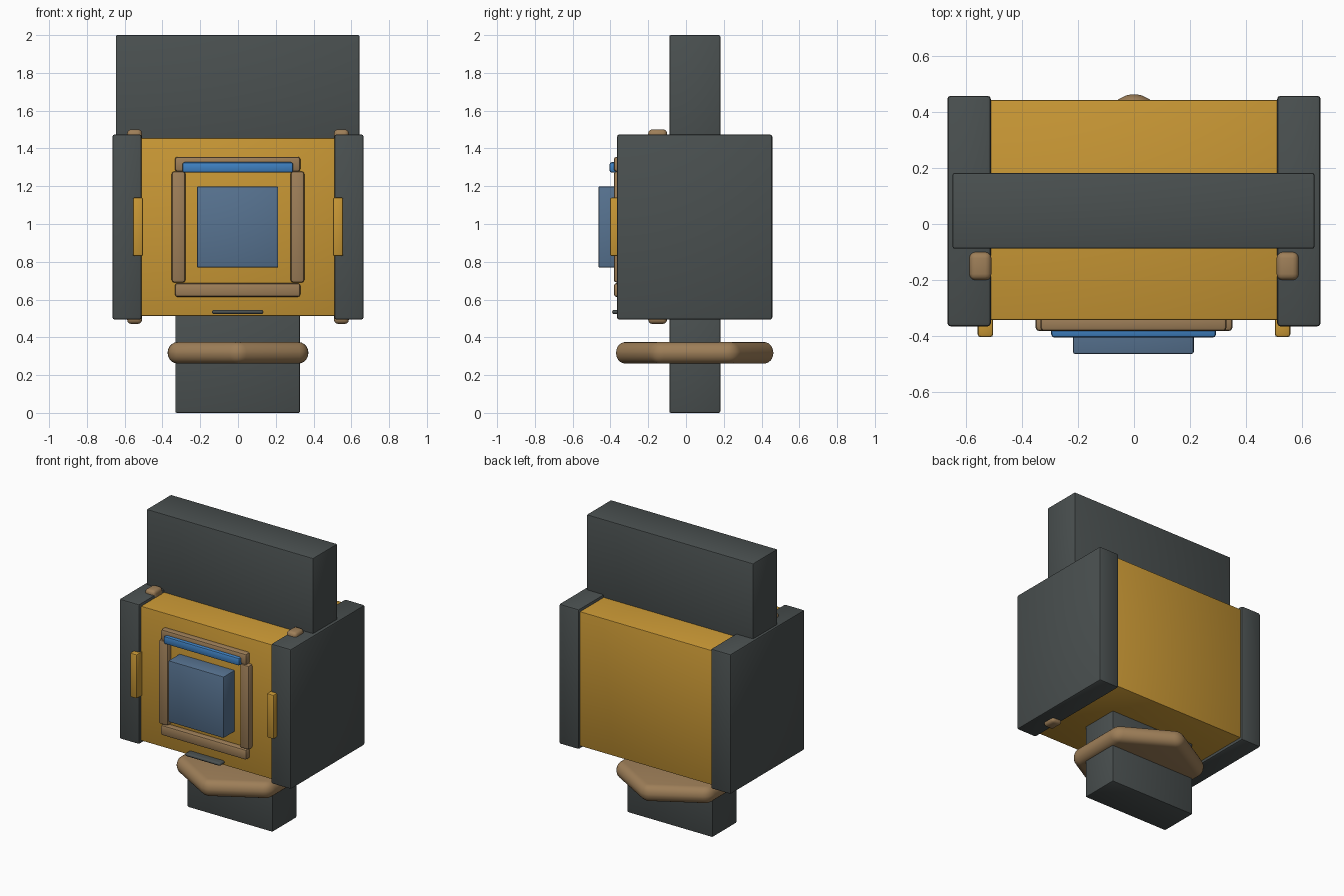
import bpy, bmesh, math

if "Cube" in bpy.data.objects:
    bpy.data.objects.remove(bpy.data.objects["Cube"])


def material(name, rgb):
    m = bpy.data.materials.new(name)
    m.diffuse_color = (*rgb, 1)
    m.use_nodes = True
    m.node_tree.nodes["Principled BSDF"].inputs["Base Color"].default_value = m.diffuse_color
    return m


DARK = material("charcoal", (0.068, 0.08, 0.08))
GOLD = material("gold", (0.58, 0.31, 0.035))
TAN = material("tan", (0.34, 0.21, 0.098))
STEEL = material("steel blue", (0.095, 0.17, 0.28))
BLUE = material("bright blue", (0.05, 0.22, 0.54))


def finish(name, bm, mat, bevel, segments):
    """Round all edges, then make a smooth-shaded object."""
    bmesh.ops.bevel(bm, geom=bm.edges[:], offset=bevel, segments=segments,
                    profile=0.5, affect='EDGES', clamp_overlap=True)
    me = bpy.data.meshes.new(name)
    bm.to_mesh(me)
    bm.free()
    me.materials.append(mat)
    ob = bpy.data.objects.new(name, me)
    bpy.context.collection.objects.link(ob)
    bpy.ops.object.select_all(action='DESELECT')
    ob.select_set(True)
    bpy.context.view_layer.objects.active = ob
    bpy.ops.object.shade_smooth_by_angle(angle=math.radians(35))
    return ob


def box(name, x, y, z, mat, bevel=0.008, segments=2):
    """Rounded box from (min, max) ranges."""
    bm = bmesh.new()
    bmesh.ops.create_cube(bm, size=1)
    for v in bm.verts:
        for i, (lo, hi) in enumerate((x, y, z)):
            v.co[i] = hi if v.co[i] > 0 else lo
    return finish(name, bm, mat, bevel, segments)


# main block, upper slab and lower post
box("body", (-0.515, 0.515), (-0.342, 0.442), (0.513, 1.455), GOLD, 0.006)
box("upper_slab", (-0.647, 0.643), (-0.088, 0.182), (1.3, 2.0), DARK)
box("lower_post", (-0.332, 0.328), (-0.088, 0.182), (0.0, 0.6), DARK)

# hexagonal collar with its points to front and back
bm = bmesh.new()
RADIUS, HALF = 0.43, 0.057
ring = [bm.verts.new((RADIUS * math.sin(k * math.pi / 3),
                      RADIUS * math.cos(k * math.pi / 3) + 0.046,
                      0.318 - HALF)) for k in range(6)]
base = bm.faces.new(ring)
top = bmesh.ops.extrude_face_region(bm, geom=[base], use_keep_orig=True)["geom"]
for v in top:
    if isinstance(v, bmesh.types.BMVert):
        v.co.z += 2 * HALF
bmesh.ops.recalc_face_normals(bm, faces=bm.faces[:])
finish("collar", bm, TAN, 0.052, 5)

# parts on both sides
for side, s in (("left", -1), ("right", 1)):
    def span(a, b):
        return tuple(sorted((a * s, b * s)))
    box(side + "_cheek", span(0.51, 0.665), (-0.365, 0.457), (0.494, 1.474), DARK, 0.012)
    box(side + "_rod", span(0.508, 0.587), (-0.2, -0.1), (0.471, 1.501), TAN, 0.022, 3)
    box(side + "_tab", span(0.502, 0.557), (-0.403, -0.33), (0.83, 1.14), GOLD, 0.01)
    box(side + "_frame_bar", span(0.278, 0.351), (-0.382, -0.32), (0.69, 1.279), TAN, 0.014)

# front frame, lens block and trim
box("top_frame_bar", (-0.334, 0.33), (-0.382, -0.32), (1.277, 1.356), TAN, 0.014)
box("bottom_frame_bar", (-0.334, 0.33), (-0.382, -0.32), (0.614, 0.687), TAN, 0.014)
box("blue_strip", (-0.295, 0.292), (-0.405, -0.35), (1.272, 1.327), BLUE, 0.012)
box("front_block", (-0.217, 0.213), (-0.463, -0.3), (0.769, 1.199), STEEL, 0.007)
box("slot_plate", (-0.138, 0.134), (-0.391, -0.3), (0.523, 0.545), DARK, 0.0105, 3)
